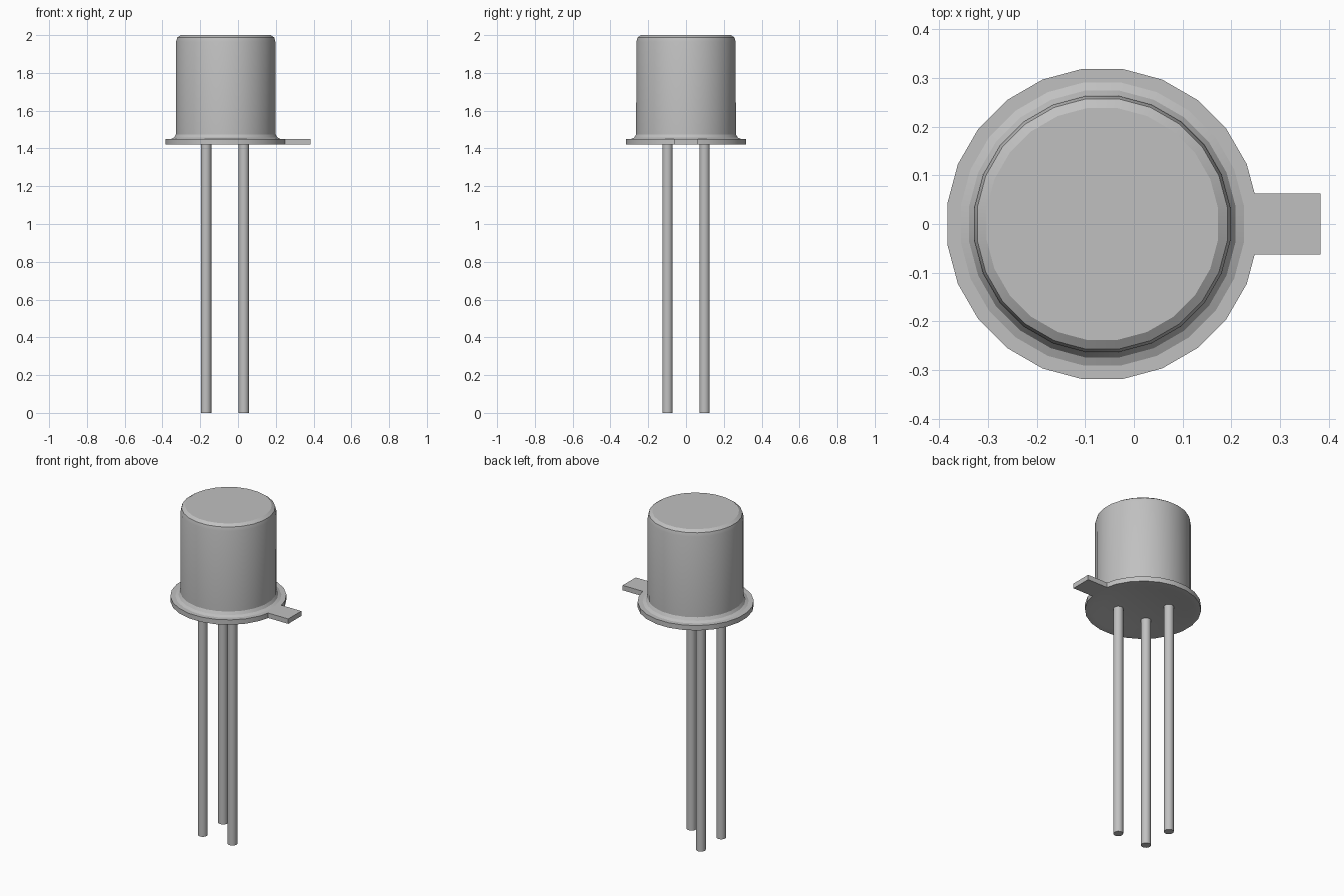
import bpy
import bmesh
import math
from mathutils import Matrix

if "Cube" in bpy.data.objects:
    bpy.data.objects.remove(bpy.data.objects["Cube"])

CENTRE_X = -0.065
FLANGE_BOTTOM, FLANGE_TOP = 1.42, 1.45

metal = bpy.data.materials.new("grey_metal")
metal.use_nodes = True
grey = (0.53, 0.53, 0.53, 1)
metal.diffuse_color = grey
metal.node_tree.nodes["Principled BSDF"].inputs["Base Color"].default_value = grey


def add_object(name, bm, smooth_angle=None):
    bmesh.ops.recalc_face_normals(bm, faces=bm.faces)
    mesh = bpy.data.meshes.new(name)
    bm.to_mesh(mesh)
    bm.free()
    mesh.materials.append(metal)
    obj = bpy.data.objects.new(name, mesh)
    bpy.context.collection.objects.link(obj)
    if smooth_angle:
        bpy.ops.object.select_all(action="DESELECT")
        obj.select_set(True)
        bpy.context.view_layer.objects.active = obj
        bpy.ops.object.shade_smooth_by_angle(angle=math.radians(smooth_angle))
    return obj


def lathe(name, profile, sides=24, smooth_angle=30):
    """Turn a (radius, height) profile about the can's axis."""
    bm = bmesh.new()
    rings = []
    for radius, z in profile:
        ring = []
        for i in range(sides):
            a = math.tau * (i + 0.5) / sides
            ring.append(bm.verts.new((CENTRE_X + radius * math.cos(a),
                                      radius * math.sin(a), z)))
        rings.append(ring)
    for low, high in zip(rings, rings[1:]):
        for i in range(sides):
            j = (i + 1) % sides
            bm.faces.new((low[i], low[j], high[j], high[i]))
    bm.faces.new(rings[0])
    bm.faces.new(rings[-1])
    return add_object(name, bm, smooth_angle)


# Can with a flared foot and a rounded top edge
lathe("can", [(0.293, 1.445), (0.293, FLANGE_TOP), (0.276, 1.458),
              (0.266, 1.475), (0.265, 1.965), (0.259, 1.987), (0.24, 2.0)])

# Flange with a shallow dished underside
lathe("flange", [(0.22, FLANGE_BOTTOM + 0.016), (0.285, FLANGE_BOTTOM),
                 (0.321, FLANGE_BOTTOM), (0.321, FLANGE_TOP),
                 (0.28, FLANGE_TOP)], smooth_angle=20)

# Locating tab
bm = bmesh.new()
start, end = 0.235, 0.383
bmesh.ops.create_cube(
    bm, size=1,
    matrix=Matrix.Translation(((start + end) / 2, 0, (FLANGE_BOTTOM + FLANGE_TOP) / 2))
    @ Matrix.Diagonal((end - start, 0.126, FLANGE_TOP - FLANGE_BOTTOM, 1)))
add_object("locating_tab", bm)

# Three leads at the corners of a square, one corner left empty
lead_top = FLANGE_BOTTOM + 0.02
for name, sx, sy in (("front_right_lead", -1, -1),
                     ("front_left_lead", 1, -1),
                     ("back_right_lead", -1, 1)):
    bm = bmesh.new()
    bmesh.ops.create_cone(
        bm, cap_ends=True, segments=16, radius1=0.0275, radius2=0.0275,
        depth=lead_top,
        matrix=Matrix.Translation((CENTRE_X - 0.004 + sx * 0.1, sy * 0.098, lead_top / 2)))
    add_object(name, bm, 40)
